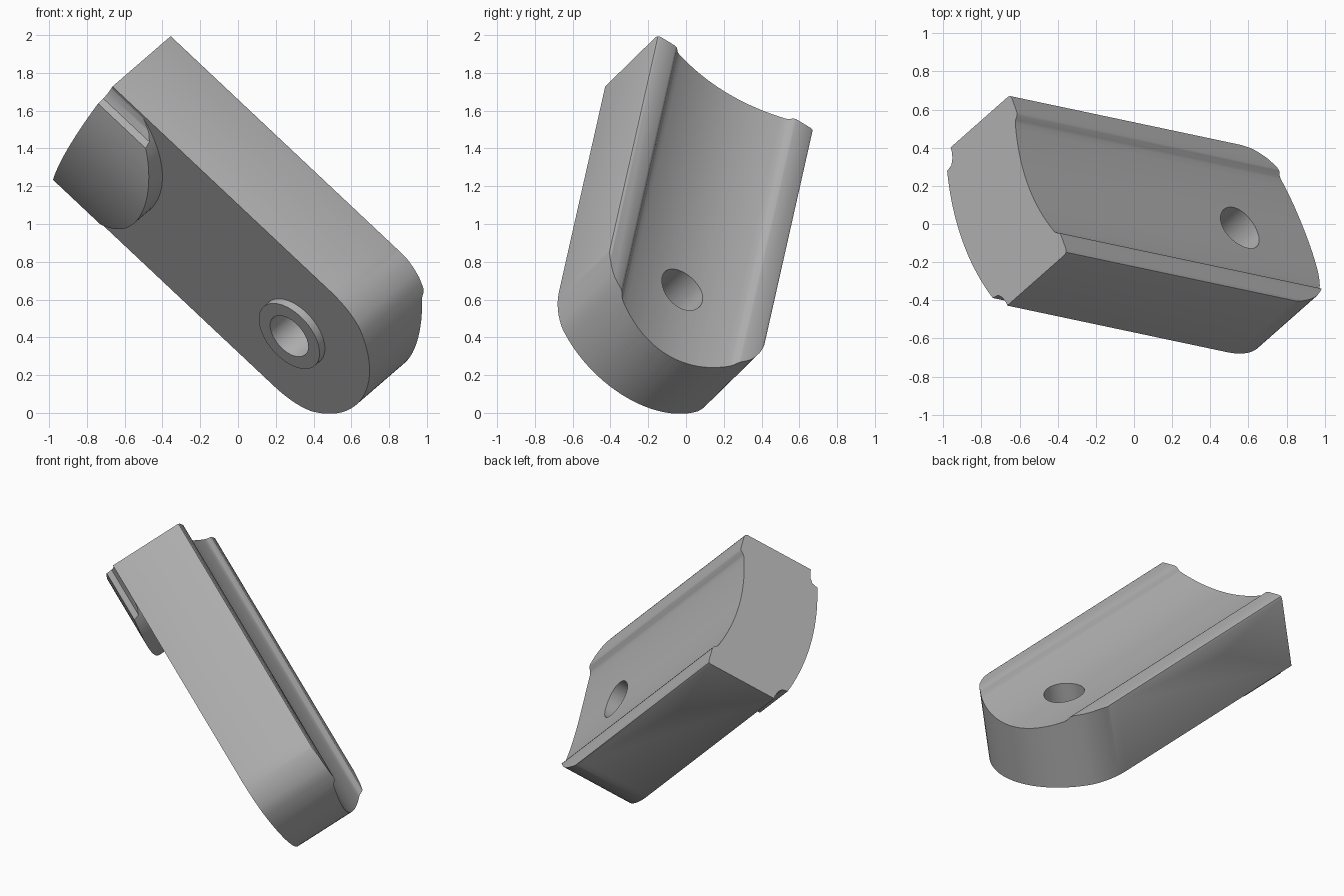
import bpy, bmesh
from math import sin, cos, radians, sqrt
from mathutils import Matrix, Vector

if "Cube" in bpy.data.objects:
    bpy.data.objects.remove(bpy.data.objects["Cube"])

WIDTH, DEPTH = 1.014, 0.5
MID = WIDTH / 2
TIP_S, TIP_R = 1.478, 0.573      # rounded tip centre and radius
HOLE_S = 1.545

# Tilted frame: columns are length, width and thickness directions
length = Vector((0.72, -0.1525, -0.677)).normalized()
width = Vector((-0.296, 0.818, -0.493))
width = (width - width.dot(length) * length).normalized()
thick = length.cross(width)
FRAME = Matrix((length, width, thick)).transposed().to_4x4()
FRAME.translation = (-0.35, -0.15, 2.0)

gray = bpy.data.materials.new("plain gray")
gray.use_nodes = True
gray.diffuse_color = (0.45, 0.45, 0.45, 1)
gray.node_tree.nodes["Principled BSDF"].inputs["Base Color"].default_value = (0.45, 0.45, 0.45, 1)


def prism(name, outline, move):
    """Extrude a closed outline of Vectors along the vector move."""
    bm = bmesh.new()
    face = bm.faces.new([bm.verts.new(p) for p in outline])
    top = bmesh.ops.extrude_face_region(bm, geom=[face])["geom"]
    bmesh.ops.translate(bm, vec=move, verts=[g for g in top if isinstance(g, bmesh.types.BMVert)])
    bmesh.ops.recalc_face_normals(bm, faces=bm.faces)
    mesh = bpy.data.meshes.new(name)
    bm.to_mesh(mesh)
    bm.free()
    mesh.materials.append(gray)
    obj = bpy.data.objects.new(name, mesh)
    bpy.context.collection.objects.link(obj)
    return obj


def along_length(name, profile, start, end):
    return prism(name, [Vector((start, v, w)) for v, w in profile], Vector((end - start, 0, 0)))


def through_thickness(name, plan, low, high):
    return prism(name, [Vector((s, v, low)) for s, v in plan], Vector((0, 0, high - low)))


def combine(obj, tool, operation):
    """Apply a boolean and discard the tool."""
    mod = obj.modifiers.new("cut", "BOOLEAN")
    mod.operation, mod.object, mod.solver = operation, tool, "EXACT"
    bpy.context.view_layer.update()
    graph = bpy.context.evaluated_depsgraph_get()
    mesh = bpy.data.meshes.new_from_object(obj.evaluated_get(graph))
    obj.modifiers.clear()
    obj.data = mesh
    bpy.data.objects.remove(tool)


def mirror(half):
    """Complete a symmetric list of (a, v) points across the centre line."""
    return half + [(a, WIDTH - v) for a, v in reversed(half)]


def sagged(v0, edge, sag, steps=24):
    """Shallow arc across the width, from v0 to its mirror."""
    pts = []
    for i in range(steps + 1):
        t = 2 * i / steps - 1
        pts.append((MID + t * (MID - v0), edge - sag * (1 - t * t)))
    return pts


def disc(radius, steps=64):
    return [(HOLE_S + radius * cos(radians(i * 360 / steps)),
             MID + radius * sin(radians(i * 360 / steps))) for i in range(steps)]


# Body: lipped channel section trimmed to a rounded plan
lip = [(0, -DEPTH), (0, -0.02), (0.006, -0.006), (0.02, 0), (0.115, 0), (0.13, -0.006), (0.145, -0.025)]
right_lip = [(WIDTH - v, w) for v, w in reversed(lip)]
body = along_length("link_body", lip + sagged(0.16, -0.035, 0.06) + right_lip, 0, 2.3)

end = (TIP_S + TIP_R * cos(radians(50)), MID - TIP_R * sin(radians(50)))
corner = Vector((1.745, 0))
half = [(-0.2, 0)]
for i in range(9):
    t = i / 8
    p = (1 - t) ** 2 * Vector((1.6, 0)) + 2 * t * (1 - t) * corner + t * t * Vector(end)
    half.append((p.x, p.y))
half += [(TIP_S + TIP_R * cos(radians(a)), MID - TIP_R * sin(radians(a))) for a in range(46, 0, -4)]
combine(body, through_thickness("plan_cutter", mirror(half), -0.7, 0.3), "INTERSECT")

# Locking pad: crowned section under the flat end, rounded in plan
side = [(0.02, -0.48), (0.02, -DEPTH), (0.06, -0.512), (0.09, -0.535)]
far_side = [(WIDTH - v, w) for v, w in reversed(side)]
pad = along_length("crowned_pad", side + sagged(0.1, -0.575, 0.062) + far_side, 0, 0.7)
PAD_R = 0.55
half = [(-0.2, MID - PAD_R)]
half += [(-0.02 + PAD_R * cos(radians(a)), MID - PAD_R * sin(radians(a))) for a in range(90, 0, -3)]
combine(pad, through_thickness("pad_cutter", mirror(half), -0.9, 0), "INTERSECT")

# Raised ring around the pin hole
boss = through_thickness("hole_boss", disc(0.207), -DEPTH - 0.045, -DEPTH + 0.03)

# Pin hole through body and ring
for part in (body, boss):
    combine(part, through_thickness("hole_cutter", disc(0.13), -0.8, 0.3), "DIFFERENCE")

# Place in the tilted frame and shade
bpy.ops.object.select_all(action="DESELECT")
for part in (body, pad, boss):
    part.data.transform(FRAME)
    part.select_set(True)
bpy.context.view_layer.objects.active = body
bpy.ops.object.shade_smooth_by_angle(angle=radians(35))
